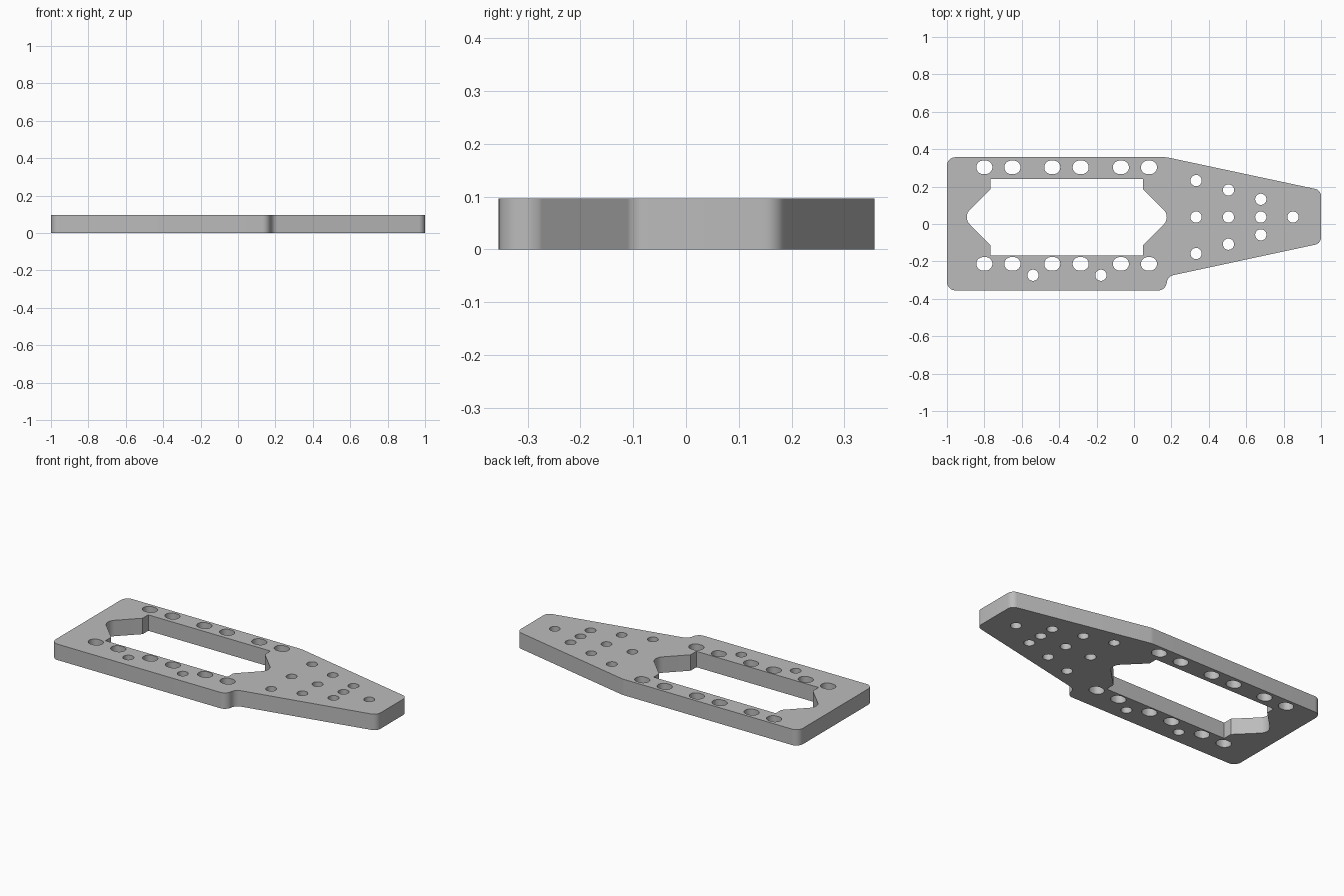
import bpy, bmesh, math
from mathutils import Vector

cube = bpy.data.objects.get("Cube")
if cube:
    bpy.data.objects.remove(cube, do_unlink=True)

THICK = 0.096
MID = 0.037          # axis shared by the window and the tapered arm


def rounded(corners, steps=8):
    """Polygon with each (x, y, radius) corner replaced by a fillet arc."""
    pts = []
    for i, (x, y, r) in enumerate(corners):
        p = Vector((x, y))
        if r == 0:
            pts.append(p)
            continue
        a = (Vector(corners[i - 1][:2]) - p).normalized()
        b = (Vector(corners[(i + 1) % len(corners)][:2]) - p).normalized()
        half = a.angle(b) / 2
        centre = p + (a + b).normalized() * (r / math.sin(half))
        start = p + a * (r / math.tan(half)) - centre
        end = p + b * (r / math.tan(half)) - centre
        sweep = math.atan2(start.x * end.y - start.y * end.x, start.dot(end))
        for k in range(steps + 1):
            t = sweep * k / steps
            c, s = math.cos(t), math.sin(t)
            pts.append(centre + Vector((start.x * c - start.y * s, start.x * s + start.y * c)))
    return pts


def slot(x, y, r, stretch=0.0, n=32):
    """Round hole, optionally stretched along x into a slot."""
    pts = []
    for k in range(n):
        t = math.tau * (k + 0.5) / n
        side = stretch if math.cos(t) > 0 else -stretch
        pts.append(Vector((x + side + r * math.cos(t), y + r * math.sin(t))))
    return pts


# Outer outline: rectangular body with a tapered arm
loops = [rounded([
    (-1, 0.357, 0.045), (-1, -0.355, 0.045), (0.175, -0.355, 0.045),
    (0.175, -0.281, 0.045), (1, -0.104, 0.04), (1, 0.181, 0.04), (0.175, 0.357, 0.1)])]

# Window with a pointed, rounded notch at each end
top, low, notch = 0.24, -0.168, 0.15
left, right = -0.767, 0.048
loops.append(rounded([
    (left, top, 0), (left, MID + notch, 0), (left - notch, MID, 0.055),
    (left, MID - notch, 0), (left, low, 0), (right, low, 0),
    (right, MID - notch, 0), (right + notch, MID, 0.055),
    (right, MID + notch, 0), (right, top, 0)]))

# Slotted holes along both rails
for x in (-0.80, -0.65, -0.437, -0.285, -0.07, 0.08):
    for y in (0.303, -0.213):
        loops.append(slot(x, y, 0.036, 0.007))

# Round holes in the arm and the lower rail
for x, spread in ((0.332, 0.195), (0.505, 0.145), (0.678, 0.095)):
    for k in (-1, 0, 1):
        loops.append(slot(x, MID + k * spread, 0.03))
loops.append(slot(0.85, MID, 0.03))
for x in (-0.54, -0.177):
    loops.append(slot(x, -0.274, 0.03))

# Extruded flat curve, turned into a mesh
curve = bpy.data.curves.new("plate_profile", 'CURVE')
curve.dimensions = '2D'
curve.fill_mode = 'BOTH'
curve.extrude = THICK / 2
for pts in loops:
    spline = curve.splines.new('POLY')
    spline.points.add(len(pts) - 1)
    for point, p in zip(spline.points, pts):
        point.co = (p.x, p.y, 0, 1)
    spline.use_cyclic_u = True
profile = bpy.data.objects.new("plate_profile", curve)
bpy.context.collection.objects.link(profile)
bpy.context.view_layer.update()
mesh = bpy.data.meshes.new_from_object(
    profile.evaluated_get(bpy.context.evaluated_depsgraph_get()))
bpy.data.objects.remove(profile, do_unlink=True)

# Weld the faces to the walls and stand the plate on the ground
bm = bmesh.new()
bm.from_mesh(mesh)
bmesh.ops.remove_doubles(bm, verts=bm.verts, dist=0.0001)
bmesh.ops.translate(bm, verts=bm.verts, vec=(0, 0, THICK / 2))
bmesh.ops.recalc_face_normals(bm, faces=bm.faces)
bm.to_mesh(mesh)
bm.free()
mesh.name = "mounting_plate"
plate = bpy.data.objects.new("mounting_plate", mesh)
bpy.context.collection.objects.link(plate)

# Plain grey finish
grey = bpy.data.materials.new("plain_grey")
grey.use_nodes = True
colour = (0.5, 0.5, 0.5, 1)
grey.diffuse_color = colour
grey.node_tree.nodes["Principled BSDF"].inputs["Base Color"].default_value = colour
mesh.materials.clear()
mesh.materials.append(grey)

bpy.ops.object.select_all(action='DESELECT')
plate.select_set(True)
bpy.context.view_layer.objects.active = plate
bpy.ops.object.shade_smooth_by_angle(angle=math.radians(30))
